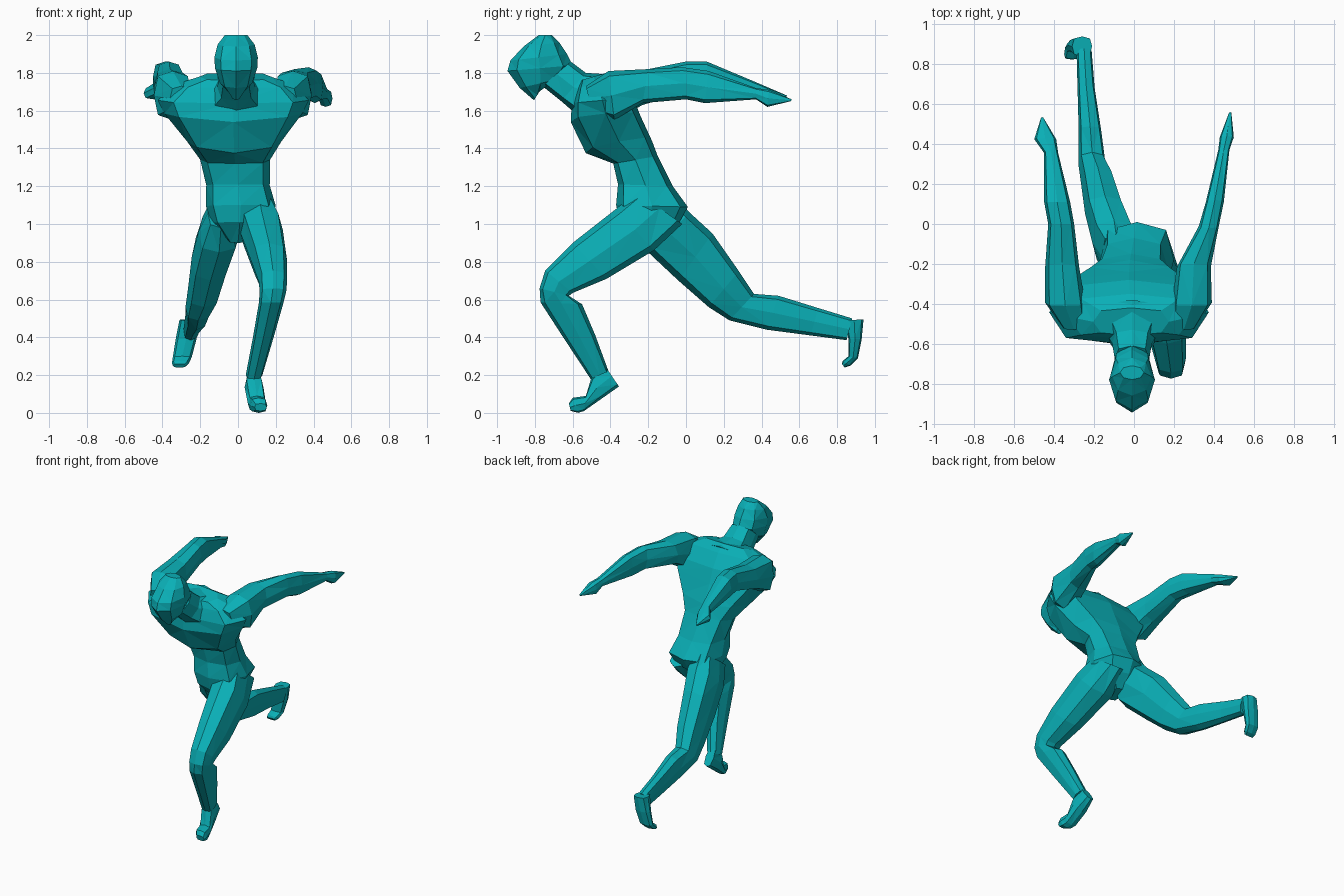
import bpy, bmesh, math
from mathutils import Vector

teal = bpy.data.materials.new("teal")
teal.diffuse_color = (0.003, 0.43, 0.47, 1)


def loft(name, sections, sides=8, box=0.79):
    """Skin of rings. Each section: (y1, z1, y2, z2, x, half_width[, side_lift]):
    two opposite silhouette points in side view, plus centre x and half width."""
    bm = bmesh.new()
    rings = []
    for y1, z1, y2, z2, x, w, *lift in sections:
        a, b = Vector((x, y1, z1)), Vector((x, y2, z2))
        mid, half = (a + b) / 2, (a - b) / 2
        ring = []
        for k in range(sides):
            t = 2 * math.pi * k / sides
            c, s = math.cos(t), math.sin(t)
            if k % 2:                       # squarer diagonals
                c, s = c * box / 0.7071, s * box / 0.7071
            up = lift[0] * abs(s) if lift else 0
            ring.append(bm.verts.new(mid + half * c + Vector((w * s, 0, up))))
        rings.append(ring)
    for r, q in zip(rings, rings[1:]):
        for k in range(sides):
            j = (k + 1) % sides
            bm.faces.new((r[k], r[j], q[j], q[k]))
    bm.faces.new(rings[0])
    bm.faces.new(rings[-1])
    bmesh.ops.triangulate(bm, faces=bm.faces[:])
    bmesh.ops.recalc_face_normals(bm, faces=bm.faces[:])
    me = bpy.data.meshes.new(name)
    bm.to_mesh(me)
    bm.free()
    me.materials.append(teal)
    ob = bpy.data.objects.new(name, me)
    bpy.context.collection.objects.link(ob)
    return ob


# Torso: pelvis up to shoulder line (front point, back point)
loft("torso", [
    (-0.26, 0.90, -0.12, 0.92, 0.00, 0.05),
    (-0.35, 1.01, -0.04, 1.00, 0.01, 0.15),
    (-0.37, 1.10, 0.01, 1.09, 0.015, 0.185),
    (-0.36, 1.21, -0.07, 1.20, 0.00, 0.168),
    (-0.385, 1.32, -0.15, 1.36, -0.015, 0.185),
    (-0.53, 1.375, -0.18, 1.44, -0.02, 0.25, 0.03),
    (-0.61, 1.54, -0.24, 1.57, -0.025, 0.365, 0.03),
    (-0.605, 1.64, -0.28, 1.67, -0.025, 0.40),
    (-0.58, 1.72, -0.35, 1.76, -0.02, 0.31),
    (-0.56, 1.76, -0.42, 1.80, -0.015, 0.19)])

# Neck and head
loft("neck", [
    (-0.58, 1.58, -0.38, 1.79, -0.01, 0.17),
    (-0.66, 1.65, -0.53, 1.80, -0.01, 0.10),
    (-0.76, 1.73, -0.61, 1.86, -0.01, 0.085)])
loft("head", [
    (-0.805, 1.655, -0.77, 1.71, -0.01, 0.025),
    (-0.88, 1.72, -0.66, 1.77, -0.01, 0.085),
    (-0.945, 1.81, -0.60, 1.84, -0.01, 0.112),
    (-0.93, 1.865, -0.63, 1.90, -0.01, 0.115),
    (-0.86, 1.94, -0.67, 1.96, -0.01, 0.098),
    (-0.78, 2.00, -0.71, 2.00, -0.01, 0.06)], box=0.71)

# Arms swept back, ending in pointed hands (top point, bottom point)
loft("left_arm", [
    (-0.53, 1.73, -0.50, 1.60, 0.25, 0.06),
    (-0.41, 1.81, -0.38, 1.55, 0.29, 0.10),
    (-0.20, 1.82, -0.23, 1.64, 0.30, 0.085),
    (-0.02, 1.83, 0.00, 1.66, 0.375, 0.05),
    (0.12, 1.81, 0.10, 1.64, 0.405, 0.045),
    (0.37, 1.72, 0.37, 1.66, 0.45, 0.028),
    (0.44, 1.71, 0.43, 1.62, 0.465, 0.035),
    (0.56, 1.66, 0.555, 1.65, 0.482, 0.006)])
loft("right_arm", [
    (-0.53, 1.73, -0.50, 1.60, -0.30, 0.06),
    (-0.41, 1.81, -0.38, 1.55, -0.345, 0.10),
    (-0.20, 1.82, -0.23, 1.63, -0.36, 0.085),
    (0.00, 1.86, 0.00, 1.70, -0.365, 0.065),
    (0.11, 1.86, 0.11, 1.70, -0.385, 0.065),
    (0.36, 1.755, 0.35, 1.68, -0.415, 0.035),
    (0.43, 1.725, 0.42, 1.66, -0.445, 0.055),
    (0.535, 1.68, 0.53, 1.67, -0.46, 0.006)])

# Front leg (bent, planted)
loft("front_leg", [
    (-0.26, 1.17, -0.02, 1.00, 0.11, 0.07),
    (-0.37, 1.08, -0.17, 0.86, 0.122, 0.115),
    (-0.60, 0.90, -0.42, 0.71, 0.165, 0.095),
    (-0.745, 0.755, -0.60, 0.635, 0.185, 0.075),
    (-0.775, 0.66, -0.62, 0.62, 0.185, 0.07),
    (-0.77, 0.585, -0.55, 0.575, 0.175, 0.065),
    (-0.65, 0.40, -0.48, 0.41, 0.135, 0.055),
    (-0.505, 0.18, -0.41, 0.22, 0.085, 0.044)])
loft("front_foot", [
    (-0.43, 0.25, -0.355, 0.14, 0.08, 0.032),
    (-0.50, 0.19, -0.44, 0.08, 0.085, 0.05),
    (-0.53, 0.09, -0.54, 0.01, 0.10, 0.048),
    (-0.60, 0.08, -0.57, 0.00, 0.11, 0.045),
    (-0.62, 0.05, -0.61, 0.01, 0.12, 0.032)])

# Back leg (stretched behind)
loft("back_leg", [
    (-0.05, 1.14, -0.28, 0.98, -0.09, 0.07),
    (0.02, 1.06, -0.20, 0.85, -0.10, 0.11),
    (0.14, 0.95, -0.04, 0.70, -0.145, 0.10),
    (0.28, 0.75, 0.12, 0.56, -0.18, 0.085),
    (0.36, 0.63, 0.23, 0.49, -0.21, 0.068),
    (0.49, 0.62, 0.43, 0.44, -0.22, 0.057),
    (0.70, 0.555, 0.66, 0.41, -0.24, 0.043),
    (0.88, 0.50, 0.85, 0.385, -0.25, 0.038)])
loft("back_foot", [
    (0.94, 0.495, 0.84, 0.49, -0.26, 0.05),
    (0.93, 0.39, 0.86, 0.39, -0.275, 0.055),
    (0.91, 0.29, 0.86, 0.30, -0.295, 0.05),
    (0.87, 0.25, 0.83, 0.275, -0.305, 0.045),
    (0.84, 0.24, 0.825, 0.26, -0.31, 0.035)])
